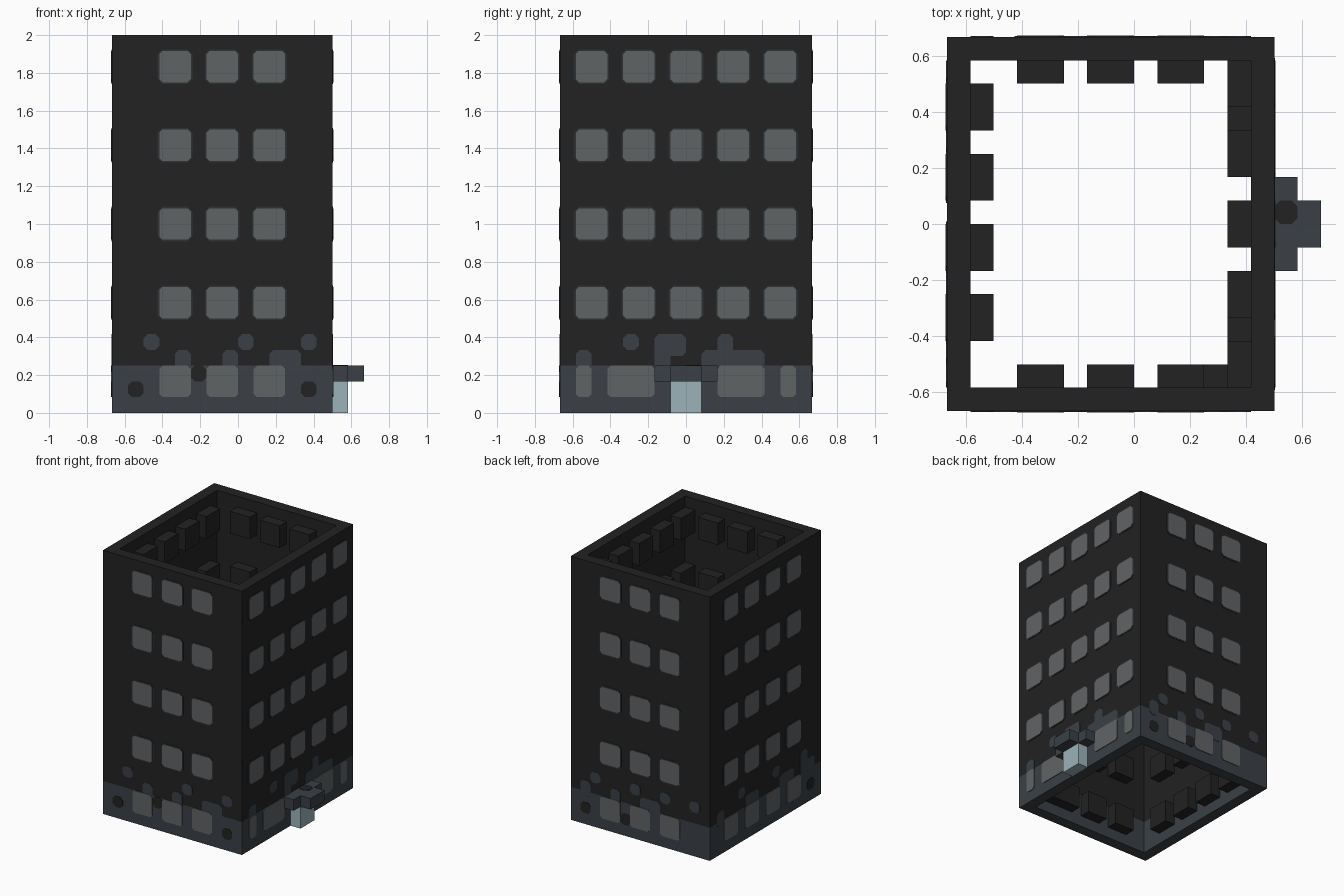
import bpy
import bmesh
from mathutils import Vector

if "Cube" in bpy.data.objects:
    bpy.data.objects.remove(bpy.data.objects["Cube"], do_unlink=True)

U = 1 / 12          # one block
SKIN = 0.03         # plate thickness in blocks


def material(name, rgb):
    m = bpy.data.materials.new(name)
    m.use_nodes = True
    m.diffuse_color = (*rgb, 1)
    m.node_tree.nodes["Principled BSDF"].inputs["Base Color"].default_value = (*rgb, 1)
    return m


black = material("black_wall", (0.016, 0.016, 0.016))
slate = material("slate_blue", (0.043, 0.051, 0.062))
frame_grey = material("frame_grey", (0.027, 0.031, 0.036))
glass = material("grey_glass", (0.118, 0.125, 0.130))
pale = material("pale_blue", (0.33, 0.45, 0.49))

# Side coordinates: u along the wall, v up, d outward
SIDES = {
    "front": lambda u, v, d: (u, -8 - d, v),
    "back": lambda u, v, d: (u, 8 + d, v),
    "right": lambda u, v, d: (6 + d, u, v),
    "left": lambda u, v, d: (-8 - d, u, v),
}


def world(u, v, d):
    return (u, v, d)


def prism(bm, place, outline, d0, d1):
    """Extrude a flat outline between two depths."""
    ends = [[bm.verts.new(Vector(place(u, v, d)) * U) for u, v in outline] for d in (d0, d1)]
    bm.faces.new(ends[0])
    bm.faces.new(ends[1])
    n = len(outline)
    for i in range(n):
        j = (i + 1) % n
        bm.faces.new((ends[0][i], ends[0][j], ends[1][j], ends[1][i]))


def rect(u0, v0, u1, v1, c=0):
    if not c:
        return [(u0, v0), (u1, v0), (u1, v1), (u0, v1)]
    return [(u0 + c, v0), (u1 - c, v0), (u1, v0 + c), (u1, v1 - c),
            (u1 - c, v1), (u0 + c, v1), (u0, v1 - c), (u0, v0 + c)]


def build(name, mat, pieces):
    """Each piece is (placing function, outline, start depth, end depth)."""
    bm = bmesh.new()
    for piece in pieces:
        prism(bm, *piece)
    bmesh.ops.recalc_face_normals(bm, faces=bm.faces)
    mesh = bpy.data.meshes.new(name)
    bm.to_mesh(mesh)
    bm.free()
    mesh.materials.append(mat)
    obj = bpy.data.objects.new(name, mesh)
    bpy.context.collection.objects.link(obj)
    return obj


# Hollow tower walls, open at top and bottom
def ring(z0, z1):
    return [(world, rect(*r), z0, z1) for r in
            ((-8, -8, 6, -7), (-8, 7, 6, 8), (-8, -7, -7, 7), (5, -7, 6, 7))]


build("base_wall", slate, ring(0, 3))
build("upper_wall", black, ring(3, 24))

# Windows: start and end of each opening along the wall
pairs = lambda starts: [(s, s + 2) for s in starts]
upper = {
    "front": pairs((-5, -2, 1)),
    "back": pairs((-5, -2, 1)),
    "right": pairs((-7, -4, -1, 2, 5)),
    "left": pairs((-5, -2, 1, 4)),
}
ground = dict(upper, right=[(-7, -6), (-5, -2), (2, 5), (6, 7)])

for side, place in SIDES.items():
    openings = [(a, z, b) for z in (6, 11, 16, 21) for a, b in upper[side]]
    low = [(a, 1, b) for a, b in ground[side]]
    build(side + "_window_frames", frame_grey,
          [(place, rect(a - .1, z - .1, b + .1, z + 2.1, .3), -SKIN, SKIN)
           for a, z, b in openings])
    build(side + "_window_glass", glass,
          [(place, rect(a, z, b, z + 2, .2), -SKIN, 2 * SKIN)
           for a, z, b in openings + low])
    # Solid backing behind each window
    build(side + "_window_backing", black,
          [(place, rect(a, z, b, z + 2), -2, -1) for a, z, b in openings + low])

build("corner_backing", black, [(SIDES["front"], rect(3, 1, 5, 2), -2, -1)])

# Weathered edge: slate patches above the base, as (start, row, end)
patches = {
    "front": [(-6, 4, -5), (-4, 3, -3), (-1, 3, 0), (0, 4, 1), (2, 3, 4), (4, 4, 5)],
    "right": [(-7, 3, -6), (-4, 4, -3), (-2, 3, -1), (-2, 4, 0), (1, 3, 5), (2, 4, 3)],
    "back": [(3, 4, 4), (4, 3, 5), (1, 3, 2), (-1, 4, 0), (-3, 3, -1), (-4, 4, -3), (-7, 4, -6)],
    "left": [(6, 3, 7), (3, 4, 4), (1, 3, 3), (-2, 4, -1), (-4, 3, -2), (-7, 3, -5), (-6, 4, -5)],
}
# Dark blotches inside the base
blotches = {
    "front": [(-7, 1, -6), (4, 1, 5), (-3, 2, -2)],
    "right": [],
    "back": [(0, 1, 1), (4, 1, 5)],
    "left": [(-7, 1, -6)],
}
for side, place in SIDES.items():
    pieces = []
    for a, row, b in patches[side]:
        supported = row == 3 or any(r == 3 and p <= a and q >= a + 1 for p, r, q in patches[side])
        drop = .4 if supported else 0
        pieces.append((place, rect(a, row - drop, b, row + 1, .25), -SKIN, SKIN))
    build(side + "_slate_patches", slate, pieces)
    if blotches[side]:
        build(side + "_dark_blotches", black,
              [(place, rect(a, r, b, r + 1, .25), -SKIN, SKIN) for a, r, b in blotches[side]])

# Entrance
build("door", pale, [(world, rect(6, -1, 7, 1), 0, 2)])
build("canopy", slate, [(world, rect(6, -2, 7, 2), 2, 3), (world, rect(7, -1, 8, 1), 2, 3)])
build("canopy_blotch", black, [(world, rect(6, 0, 7, 1, .25), 3 - SKIN, 3 + SKIN)])
